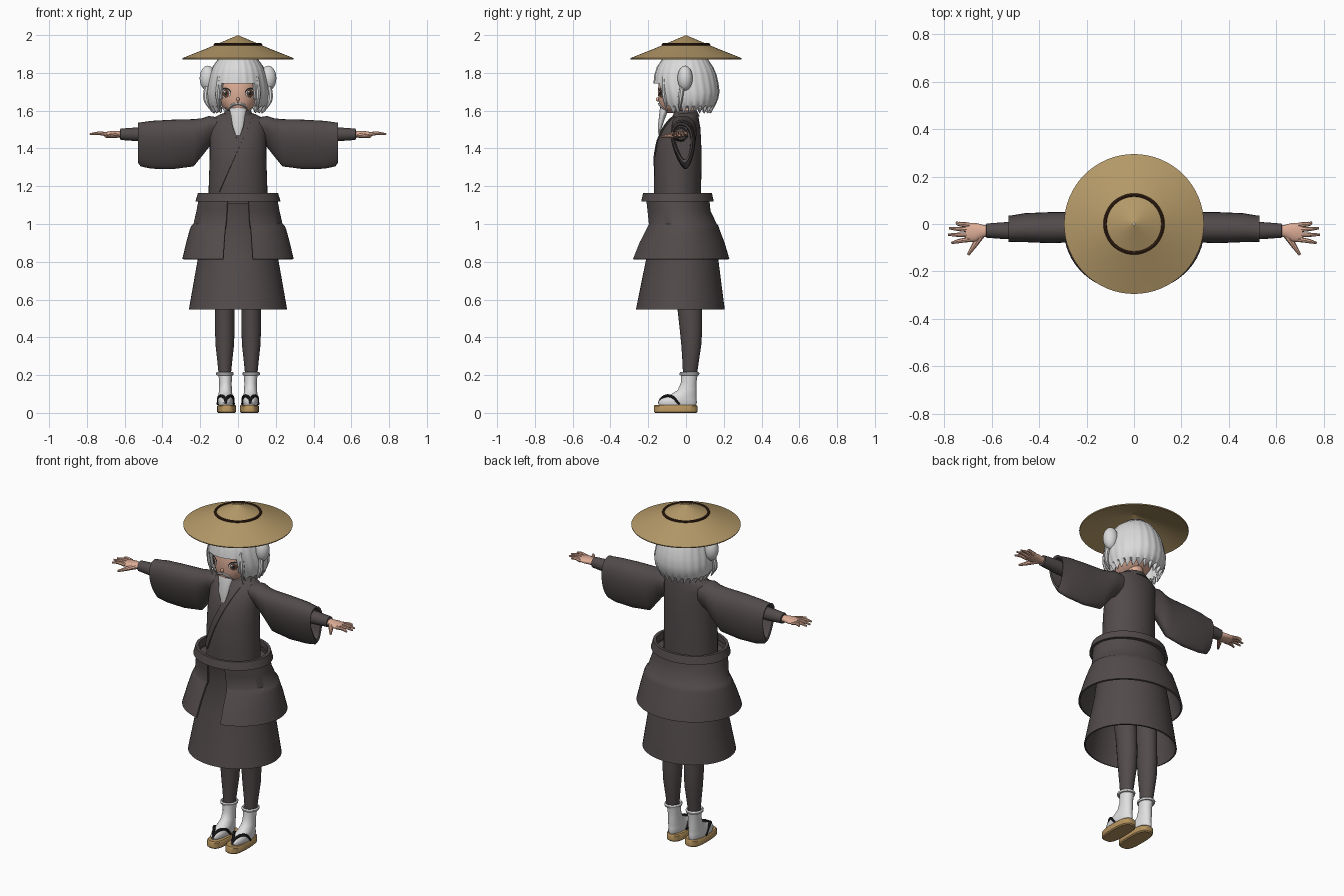
import bpy, bmesh
from math import sin, cos, pi, sqrt
from mathutils import Vector

if "Cube" in bpy.data.objects:
    bpy.data.objects.remove(bpy.data.objects["Cube"])


def material(name, r, g, b):
    m = bpy.data.materials.new(name)
    m.use_nodes = True
    m.diffuse_color = (r, g, b, 1)
    m.node_tree.nodes["Principled BSDF"].inputs["Base Color"].default_value = (r, g, b, 1)
    m.node_tree.nodes["Principled BSDF"].inputs["Roughness"].default_value = 0.8
    return m


CLOTH = material("charcoal cloth", .085, .070, .071)
STRAW = material("straw", .46, .32, .14)
WOOD = material("sandal wood", .46, .29, .11)
BAND = material("dark brown band", .05, .02, .01)
HAIR = material("silver hair", .70, .70, .70)
SOCK = material("white cotton", .74, .74, .74)
SKIN = material("skin", .73, .42, .31)
BLACK = material("black", .02, .018, .018)
IRIS = material("brown iris", .14, .06, .035)


def finish(ob, mat, angle=40):
    """Apply modifiers, set the colour and smooth the soft edges."""
    bpy.ops.object.select_all(action='DESELECT')
    ob.select_set(True)
    bpy.context.view_layer.objects.active = ob
    bpy.ops.object.convert(target='MESH')
    ob.data.materials.clear()
    ob.data.materials.append(mat)
    bpy.ops.object.shade_smooth_by_angle(angle=angle * pi / 180)
    return ob


def ell(z, cy, rx, ry, cx=0, n=40, gap=0):
    """Ellipse ring starting at the front; a gap leaves the front open."""
    step = (2 * pi - 2 * gap) / (n - 1 if gap else n)
    return [(cx + rx * sin(gap + i * step), cy - ry * cos(gap + i * step), z) for i in range(n)]


def loft(name, rings, mat, caps=(True, True), wrap=True, solid=0, cut=None, loop=False):
    bm = bmesh.new()
    vs = [[bm.verts.new(p) for p in r] for r in rings]
    n = len(rings[0])
    pairs = list(zip(vs, vs[1:])) + ([(vs[-1], vs[0])] if loop else [])
    for a, b in pairs:
        for i in range(n if wrap else n - 1):
            j = (i + 1) % n
            bm.faces.new((a[i], a[j], b[j], b[i]))
    for use, ring in zip(caps, (vs[0], vs[-1])):
        if use and wrap and not loop:
            bm.faces.new(ring)
    bmesh.ops.recalc_face_normals(bm, faces=bm.faces)
    if cut:
        gone = [f for f in bm.faces if cut(f.calc_center_median())]
        bmesh.ops.delete(bm, geom=gone, context='FACES')
    me = bpy.data.meshes.new(name)
    bm.to_mesh(me)
    bm.free()
    ob = bpy.data.objects.new(name, me)
    bpy.context.collection.objects.link(ob)
    if solid:
        md = ob.modifiers.new("thickness", 'SOLIDIFY')
        md.thickness, md.offset = solid, -1
    return finish(ob, mat)


def tube(name, pts, radii, mat):
    cu = bpy.data.curves.new(name, 'CURVE')
    cu.dimensions, cu.bevel_depth, cu.bevel_resolution = '3D', 1, 2
    cu.use_fill_caps, cu.resolution_u = True, 6
    sp = cu.splines.new('BEZIER')
    sp.bezier_points.add(len(pts) - 1)
    for bp, p, r in zip(sp.bezier_points, pts, radii):
        bp.co, bp.radius = p, r
        bp.handle_left_type = bp.handle_right_type = 'AUTO'
    ob = bpy.data.objects.new(name, cu)
    bpy.context.collection.objects.link(ob)
    return finish(ob, mat)


def ball(name, loc, scale, mat):
    bpy.ops.mesh.primitive_uv_sphere_add(segments=24, ring_count=14, location=loc)
    ob = bpy.context.object
    ob.name, ob.scale = name, scale
    return finish(ob, mat)


def front_y(table, x, z):
    """Depth of the front of a lofted body at x, z."""
    for a, b in zip(table, table[1:]):
        if a[0] <= z <= b[0]:
            t = (z - a[0]) / (b[0] - a[0])
            cy, rx, ry = [a[k] + t * (b[k] - a[k]) for k in (1, 2, 3)]
            return cy - ry * sqrt(max(0, 1 - (x / rx) ** 2))
    return table[-1][1]


# Straw hat with a brown ring
hat = [(.293, 1.872), (.295, 1.878), (.15, 1.936), (.004, 1.998), (.004, 1.98), (.15, 1.926)]
loft("straw_hat", [ell(z, 0, r, r, n=64) for r, z in hat], STRAW, loop=True)
bpy.ops.mesh.primitive_torus_add(major_segments=48, minor_segments=8, location=(0, 0, 1.95),
                                 major_radius=.122, minor_radius=.007)
bpy.context.object.name = "hat_ring"
finish(bpy.context.object, BAND)

# Head and neck
HEAD = [(1.588, -.085, .025, .03), (1.60, -.07, .055, .062), (1.625, -.05, .088, .09),
        (1.66, -.03, .108, .116), (1.70, -.022, .12, .126), (1.76, -.015, .125, .13),
        (1.84, 0, .10, .11)]
loft("head", [ell(*r) for r in HEAD], SKIN)
loft("neck", [ell(1.54, 0, .05, .05), ell(1.66, .01, .042, .042)], SKIN)
ball("nose", (0, -.148, 1.66), (.008, .012, .011), SKIN)


def face_patch(name, cx, cz, rx, rz, lift, mat):
    rings = [[(cx + k * rx * sin(t), front_y(HEAD, cx + k * rx * sin(t), cz + k * rz * cos(t)) - lift,
               cz + k * rz * cos(t)) for t in [i * pi / 10 for i in range(20)]] for k in (1, .5, .05)]
    loft(name, rings, mat, caps=(False, True))


for s, side in ((1, "left"), (-1, "right")):
    face_patch(side + "_lash", s * .066, 1.695, .03, .027, .002, BLACK)
    face_patch(side + "_eye_white", s * .066, 1.691, .026, .022, .004, SOCK)
    face_patch(side + "_iris", s * .064, 1.691, .018, .021, .006, IRIS)
    face_patch(side + "_pupil", s * .064, 1.692, .008, .011, .008, BLACK)
    face_patch(side + "_glint", s * .064 - .007, 1.70, .005, .005, .009, SOCK)
    tube(side + "_moustache", [(0, -.142, 1.637), (s * .03, -.138, 1.63), (s * .05, -.118, 1.608)],
         [.006, .007, .002], HAIR)

# Beard
BEARD = [(1.47, -.142, .012, .004), (1.52, -.137, .03, .012), (1.57, -.125, .037, .018),
         (1.605, -.115, .045, .024), (1.622, -.11, .04, .025)]
loft("beard", [ell(*r, n=24) for r in BEARD], HAIR)

# Bob hair with a cut-out for the face, fine strands and ragged ends
BOB = [(1.603, .015, .13, .115), (1.625, .012, .152, .14), (1.66, .01, .163, .158),
       (1.70, .008, .165, .168), (1.745, 0, .158, .17), (1.79, -.003, .148, .163),
       (1.83, -.005, .135, .148), (1.88, -.005, .10, .115), (1.92, 0, .05, .06)]
bob = []
for k, r in enumerate(BOB):
    bob.append([(x * (1 + .012 * cos(i * pi / 2)), y * (1 + .012 * cos(i * pi / 2)),
                 z + (.012 * (i % 4 - 1.5) if k == 0 else 0))
                for i, (x, y, z) in enumerate(ell(*r, n=96))])
loft("bob_hair", bob, HAIR, caps=(False, True), solid=.014,
     cut=lambda c: c.y < -.03 and abs(c.x) < .092 and c.z < 1.745)
for s, side in ((1, "left"), (-1, "right")):
    ball(side + "_hair_bun", (s * .16, -.005, 1.772), (.043, .04, .066), HAIR)
    tube(side + "_front_lock", [(s * .10, -.115, 1.78), (s * .108, -.115, 1.69), (s * .10, -.10, 1.59)],
         [.012, .014, .002], HAIR)
    tube(side + "_side_lock", [(s * .165, -.02, 1.73), (s * .17, -.03, 1.66), (s * .14, -.035, 1.595)],
         [.014, .014, .002], HAIR)

# Robe body, neckband and crossed lapels
TORSO = [(1.04, -.045, .155, .125), (1.20, -.045, .155, .125), (1.35, -.042, .15, .125),
         (1.44, -.035, .15, .115), (1.51, -.022, .15, .098), (1.555, -.01, .145, .078),
         (1.578, .002, .10, .062), (1.592, .005, .06, .055)]
loft("robe_body", [ell(*r) for r in TORSO], CLOTH)
loft("neckband", [ell(z, .0, r, r * .85) for z, r in
                  ((1.57, .085), (1.60, .068), (1.60, .058), (1.57, .07))], CLOTH, loop=True)


def lapel(name, x0, z0, x1, z1, width, lift):
    rows = []
    for i in range(17):
        t = i / 16
        z = z0 + t * (z1 - z0)
        xs = [x0 + t * (x1 - x0) + width * k / 4 for k in range(5)]
        rows.append([(x, front_y(TORSO, x, z) - lift, z) for x in xs])
    loft(name, rows, CLOTH, wrap=False, solid=.006)


lapel("under_lapel", -.065, 1.57, -.01, 1.46, .03, .005)
lapel("over_lapel", .045, 1.57, -.135, 1.17, .035, .007)

# Hollow belt
BELT = [(1.12, -.045, .225, .192), (1.165, -.045, .212, .182), (1.165, -.045, .195, .166),
        (1.12, -.045, .195, .166)]
loft("belt", [ell(*r, n=56) for r in BELT], CLOTH, loop=True)

# Long skirt, open below, and a shorter overskirt parted at the front
SKIRT = [(.548, -.03, .26, .235), (.82, -.02, .212, .19), (1.0, -.025, .19, .155),
         (1.11, -.045, .20, .16)]
loft("long_skirt", [ell(*r, n=56) for r in SKIRT], CLOTH, caps=(False, True), solid=.008)
OVER = [(.815, -.03, .295, .26), (.90, -.025, .275, .23), (.97, -.02, .256, .198),
        (.99, -.018, .248, .19), (1.0, -.02, .236, .183), (1.07, -.04, .22, .17),
        (1.135, -.047, .208, .17)]
loft("overskirt", [ell(*r, n=56, gap=.27) for r in OVER], CLOTH, wrap=False, solid=.01)

SLEEVE = [(.11, 1.565, 1.43, -.085, .05), (.155, 1.572, 1.405, -.09, .055),
          (.19, 1.56, 1.36, -.09, .055), (.235, 1.555, 1.305, -.09, .05),
          (.35, 1.552, 1.29, -.095, .05), (.46, 1.546, 1.293, -.09, .045),
          (.515, 1.538, 1.305, -.088, .035), (.53, 1.538, 1.325, -.09, .035),
          (.525, 1.525, 1.34, -.08, .025), (.40, 1.52, 1.34, -.07, .02)]


def drop(x, top, low, y0, y1):
    """Teardrop sleeve section, narrow at the bottom."""
    ts = [i * pi / 16 for i in range(32)]
    return [(x, (y0 + y1) / 2 + .02 * (1 - cos(t)) / 2 + (y1 - y0) / 2 * sin(t) * (.85 + .3 * cos(t)),
             (top + low) / 2 + (top - low) / 2 * cos(t)) for t in ts]


for s, side in ((1, "left"), (-1, "right")):
    # Sleeve, cuff and hand
    loft(side + "_sleeve", [drop(s * r[0], *r[1:]) for r in SLEEVE], CLOTH)
    cuff = [[(s * x, -.028 + r * sin(i * pi / 10), 1.475 + r * cos(i * pi / 10)) for i in range(20)]
            for x, r in ((.39, .04), (.54, .036), (.622, .03), (.625, .022))]
    loft(side + "_cuff", cuff, CLOTH)
    palm = [[(s * x, cy + w * sin(i * pi / 10), 1.475 + h * cos(i * pi / 10)) for i in range(20)]
            for x, cy, w, h in ((.60, -.028, .022, .02), (.635, -.03, .026, .018),
                                (.67, -.035, .04, .017), (.71, -.035, .04, .011))]
    loft(side + "_palm", palm, SKIN)
    for k, (y0, x1, y1) in enumerate(((-.004, .75, .006), (-.024, .78, -.018),
                                      (-.046, .785, -.045), (-.065, .77, -.08))):
        tube(f"{side}_finger_{k + 1}", [(s * .695, y0, 1.475), (s * .74, (y0 + y1) / 2, 1.48),
                                        (s * x1, y1, 1.475)], [.011, .009, .005], SKIN)
    tube(side + "_thumb", [(s * .64, -.04, 1.472), (s * .67, -.085, 1.467), (s * .70, -.13, 1.462)],
         [.016, .012, .006], SKIN)

    # Leg, sock and sock cuff
    cx = s * .07
    leg = [(.19, .02, .031, .036), (.26, .024, .038, .042), (.36, .028, .049, .053),
           (.45, .026, .052, .06), (.55, .02, .052, .065), (.80, .0, .066, .075)]
    loft(side + "_leg", [ell(*r, cx=cx, n=24) for r in leg], CLOTH)
    foot = [(.04, -.045, .036, .098), (.055, -.045, .041, .103), (.075, -.04, .04, .095),
            (.095, -.015, .037, .07), (.12, .006, .034, .05), (.16, .014, .033, .041),
            (.205, .018, .037, .044)]
    loft(side + "_sock", [ell(*r, cx=cx * .95, n=28) for r in foot], SOCK)
    loft(side + "_sock_cuff", [ell(z, .018, .037 + d, .043 + d, cx=cx, n=28) for z, d in
                               ((.198, 0), (.2, .008), (.21, .01), (.217, .004), (.21, -.002))],
         SOCK, loop=True)

    # Rounded sandal and thong straps
    sole = []
    for z, d in ((0, .006), (.006, 0), (.036, 0), (.042, .005)):
        sole.append([(s * .06 + (.05 - d) * (1 if p[0] > 0 else -1) * abs(p[0]) ** .65,
                      -.055 + (.115 - d) * (1 if p[1] > 0 else -1) * abs(p[1]) ** .75, z)
                     for p in ell(0, 0, 1, 1, n=40)])
    loft(side + "_sandal", sole, WOOD)
    fx = s * .065
    for k in (1, -1):
        tube(f"{side}_strap_{'outer' if k == s else 'inner'}",
             [(fx, -.145, .05), (fx + k * .008, -.125, .08), (fx + k * .033, -.08, .088),
              (fx + k * .043, -.035, .045)], [.006, .008, .008, .006], BLACK)
